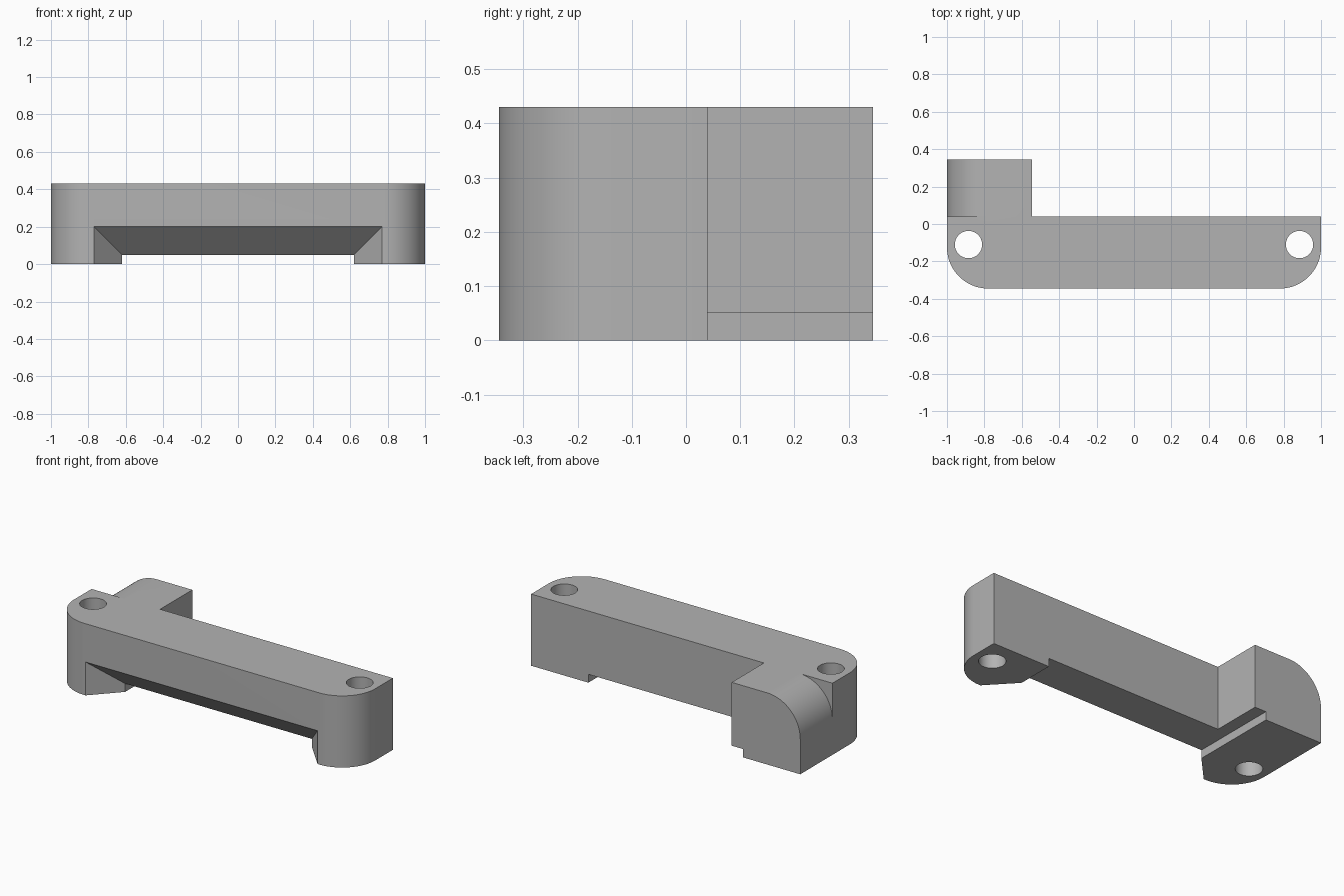
import bpy, bmesh, math
from mathutils import Vector

if "Cube" in bpy.data.objects:
    bpy.data.objects.remove(bpy.data.objects["Cube"], do_unlink=True)

H = 0.43                     # overall height
FRONT, BACK, REAR = -0.345, 0.04, 0.345
R = 0.22                     # corner radius

grey = bpy.data.materials.new("plain grey")
grey.use_nodes = True
grey.diffuse_color = (0.45, 0.45, 0.45, 1)
grey.node_tree.nodes["Principled BSDF"].inputs["Base Color"].default_value = (0.45, 0.45, 0.45, 1)


def arc(cx, cy, r, start, end, steps=20):
    angles = [math.radians(start + (end - start) * i / steps) for i in range(steps + 1)]
    return [(cx + r * math.cos(a), cy + r * math.sin(a)) for a in angles]


def prism(name, points, direction):
    """Solid made by sweeping a flat outline along a direction."""
    bm = bmesh.new()
    face = bm.faces.new([bm.verts.new(p) for p in points])
    swept = bmesh.ops.extrude_face_region(bm, geom=[face])
    moved = [g for g in swept["geom"] if isinstance(g, bmesh.types.BMVert)]
    bmesh.ops.translate(bm, verts=moved, vec=Vector(direction))
    bmesh.ops.recalc_face_normals(bm, faces=bm.faces)
    mesh = bpy.data.meshes.new(name)
    bm.to_mesh(mesh)
    bm.free()
    mesh.materials.append(grey)
    obj = bpy.data.objects.new(name, mesh)
    bpy.context.collection.objects.link(obj)
    return obj


def combine(target, other, operation):
    mod = target.modifiers.new(operation.lower(), 'BOOLEAN')
    mod.operation = operation
    mod.solver = 'EXACT'
    mod.object = other
    bpy.context.view_layer.update()
    with bpy.context.temp_override(object=target, active_object=target):
        bpy.ops.object.modifier_apply(modifier=mod.name)
    bpy.data.objects.remove(other, do_unlink=True)


# Main bar with rounded front corners
outline = ([(1, BACK), (-1, BACK)]
           + arc(-1 + R, FRONT + R, R, 180, 270)
           + arc(1 - R, FRONT + R, R, 270, 360))
bracket = prism("bracket_bar", [(x, y, 0) for x, y in outline], (0, 0, H))

# Rear arm with a rounded outer top edge
profile = [(-1, 0), (-0.545, 0), (-0.545, H)] + arc(-1 + R, H - R, R, 90, 180)
arm = prism("rear_arm", [(x, 0, z) for x, z in profile], (0, REAR, 0))
combine(bracket, arm, 'UNION')

# Shallow channel under the bar, open to the back
channel = [(-0.62, -0.1), (0.62, -0.1), (0.62, 0.05), (-0.62, 0.05)]
combine(bracket, prism("channel_cutter", [(x, -0.19, z) for x, z in channel],
                       (0, 0.7, 0)), 'DIFFERENCE')

# Flared recess at the front, sloping up to the front face
depth = 0.16
flare = prism("flare_cutter", [(-0.62, FRONT + depth, -0.1), (0.62, FRONT + depth, -0.1),
                               (0.62, FRONT + depth, 0.05), (-0.62, FRONT + depth, 0.05)],
              (0, -2 * depth, 0))
for v in flare.data.vertices:
    if v.co.y < FRONT:
        v.co.x += math.copysign(0.30, v.co.x)
        if v.co.z > 0:
            v.co.z += 0.30
combine(bracket, flare, 'DIFFERENCE')

# Vertical bolt holes
for side in (-1, 1):
    ring = arc(side * 0.885, -0.11, 0.073, 0, 360, 40)[:-1]
    hole = prism("hole_cutter", [(x, y, -0.1) for x, y in ring], (0, 0, H + 0.2))
    combine(bracket, hole, 'DIFFERENCE')

# Smooth curves, sharp edges
bpy.ops.object.select_all(action='DESELECT')
bracket.select_set(True)
bpy.context.view_layer.objects.active = bracket
bpy.ops.object.shade_smooth_by_angle(angle=math.radians(30))
